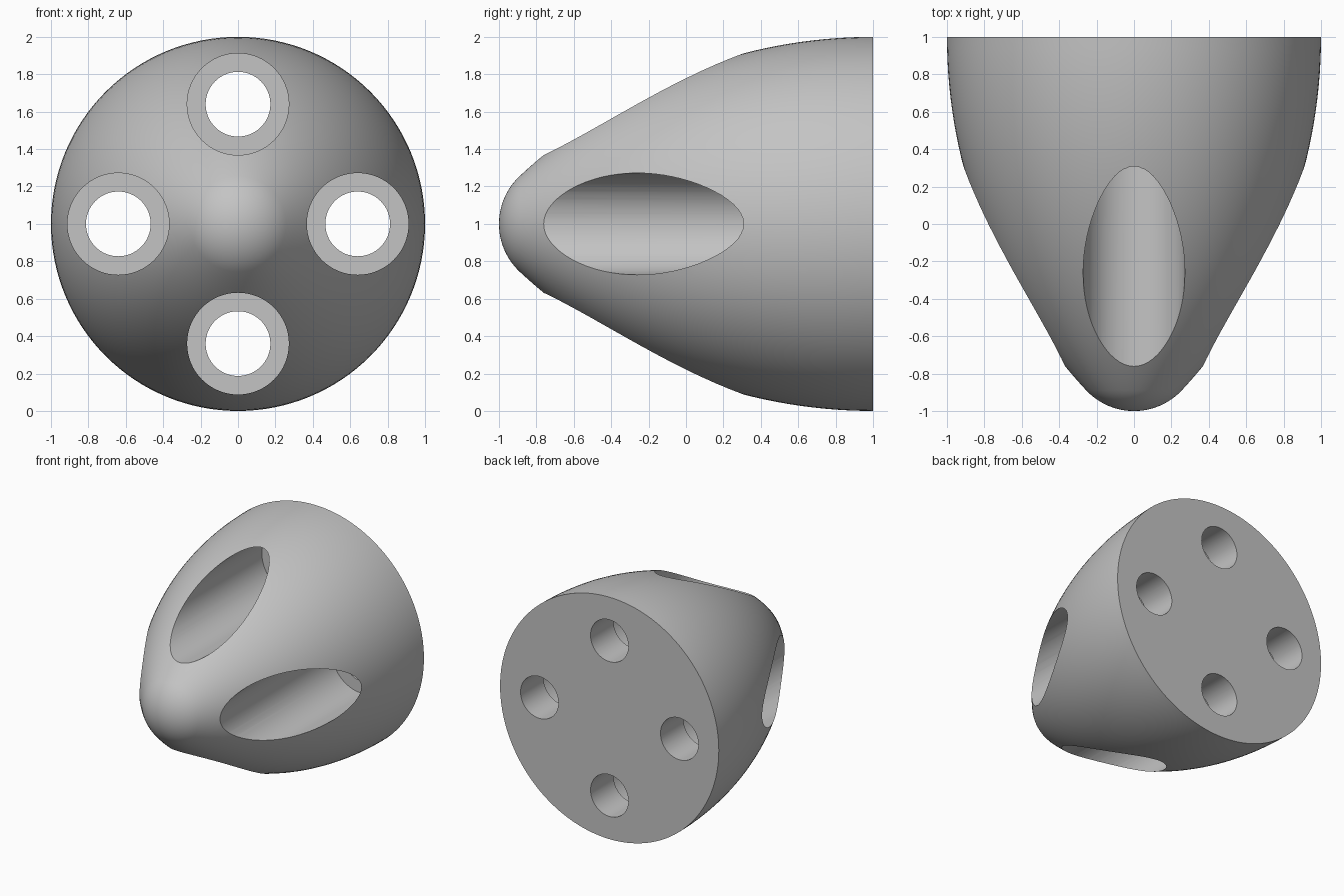
import bpy, bmesh
from math import sin, cos, pi, asin, acos, radians
from mathutils import Vector

cube = bpy.data.objects.get("Cube")
if cube:
    bpy.data.objects.remove(cube, do_unlink=True)

grey = bpy.data.materials.new("plain grey")
grey.use_nodes = True
colour = (0.55, 0.55, 0.55, 1)
grey.diffuse_color = colour
grey.node_tree.nodes["Principled BSDF"].inputs["Base Color"].default_value = colour


def lathe(name, profile, steps, location):
    """Revolve (y, radius) points about the y axis into a closed solid."""
    bm = bmesh.new()
    verts = [bm.verts.new((r, y, 0)) for y, r in profile]
    edges = [bm.edges.new(pair) for pair in zip(verts, verts[1:])]
    bmesh.ops.spin(bm, geom=verts + edges, cent=(0, 0, 0), axis=(0, 1, 0),
                   angle=2 * pi, steps=steps)
    bmesh.ops.remove_doubles(bm, verts=bm.verts, dist=1e-5)
    bmesh.ops.recalc_face_normals(bm, faces=bm.faces)
    mesh = bpy.data.meshes.new(name)
    bm.to_mesh(mesh)
    bm.free()
    mesh.materials.append(grey)
    obj = bpy.data.objects.new(name, mesh)
    obj.location = location
    bpy.context.collection.objects.link(obj)
    return obj


# Rounded tip blending tangentially into a long arc that ends at the flat back
ARC = 2.77
TIP_Y = -1 / (2 * ARC - 4)              # centre of the tip sphere
TIP_R = TIP_Y + 1
tangent = asin((1 - TIP_Y) / (ARC - TIP_R))
profile = []
for i in range(13):
    a = (pi / 2 - tangent) * i / 12
    profile.append((TIP_Y - TIP_R * cos(a), TIP_R * sin(a)))
for i in range(1, 33):
    a = tangent * (1 - i / 32)
    profile.append((1 - ARC * sin(a), 1 - ARC + ARC * cos(a)))
profile.append((1, 0))
body = lathe("nose_body", profile, 128, (0, 0, 1))

# Four stepped holes: wide bore from the front, narrow bore through the back
BORE, HOLE, FLOOR, RING = 0.272, 0.173, 0.7, 0.64
step = [(-1.5, 0), (-1.5, BORE), (FLOOR, BORE), (FLOOR, HOLE), (1.5, HOLE), (1.5, 0)]
bpy.context.view_layer.objects.active = body
for k in range(4):
    a = k * pi / 2
    cutter = lathe("hole_cutter", step, 64, (RING * cos(a), 0, 1 + RING * sin(a)))
    cutter.hide_render = True
    cut = body.modifiers.new("stepped_hole", 'BOOLEAN')
    cut.operation = 'DIFFERENCE'
    cut.solver = 'EXACT'
    cut.object = cutter
    bpy.context.view_layer.update()
    bpy.ops.object.modifier_apply(modifier=cut.name)
    bpy.data.objects.remove(cutter, do_unlink=True)

# Smooth curved walls, crisp rims
for o in bpy.context.selected_objects:
    o.select_set(False)
body.select_set(True)
bpy.ops.object.shade_smooth_by_angle(angle=radians(25))
